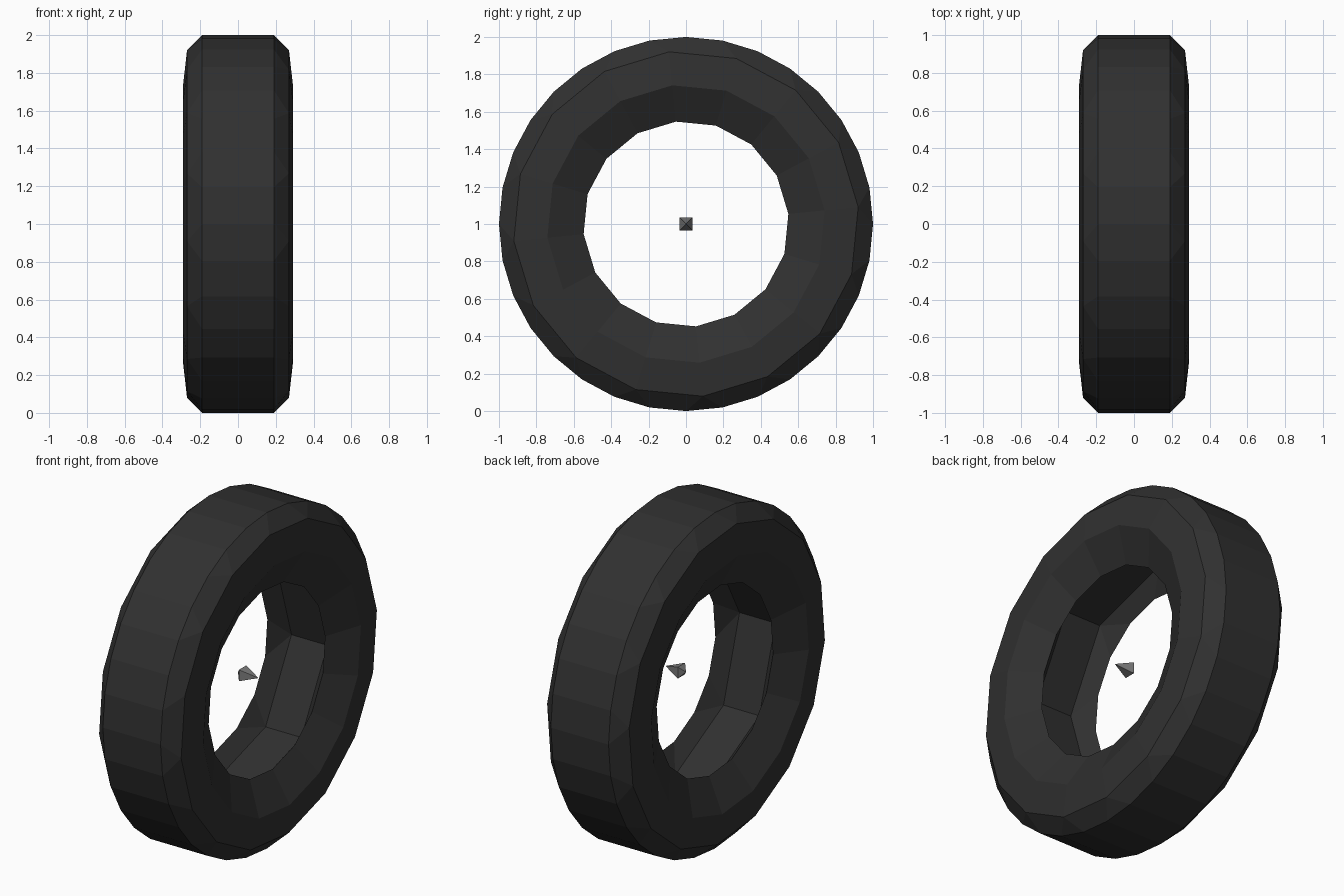
import bpy, bmesh, math

if "Cube" in bpy.data.objects:
    bpy.data.objects.remove(bpy.data.objects["Cube"])


def material(name, v):
    m = bpy.data.materials.new(name)
    m.diffuse_color = (v, v, v, 1)
    m.use_nodes = True
    m.node_tree.nodes["Principled BSDF"].inputs["Base Color"].default_value = m.diffuse_color
    return m


def make_object(name, bm, mat):
    bmesh.ops.recalc_face_normals(bm, faces=bm.faces)
    me = bpy.data.meshes.new(name)
    bm.to_mesh(me)
    bm.free()
    me.materials.append(mat)
    ob = bpy.data.objects.new(name, me)
    bpy.context.collection.objects.link(ob)
    ob.location.z = 1
    return ob


def ring(bm, x, r, n, start):
    out = []
    for i in range(n):
        a = math.radians(start + 360 * i / n)
        out.append(bm.verts.new((x, r * math.cos(a), r * math.sin(a))))
    return out


def bridge(bm, a, b):
    """Join two rings; ring a has as many sides as b, or twice as many."""
    n = len(b)
    for i in range(n):
        j = (i + 1) % n
        if len(a) == n:
            bm.faces.new((a[i], a[j], b[j], b[i]))
        else:
            k = (2 * i + 2) % len(a)
            bm.faces.new((a[2 * i], a[2 * i + 1], b[i]))
            bm.faces.new((a[2 * i + 1], a[k], b[j], b[i]))


rubber = material("black rubber", 0.03)
grey = material("grey metal", 0.2)

# Tyre: half cross-section (x, radius, sides, start angle), built on both sides
profile = [
    (0.19, 1.00, 32, -22.5),      # tread edge
    (0.27, 0.925, 16, -16.875),   # shoulder
    (0.29, 0.745, 16, -16.875),   # sidewall
    (0.19, 0.55, 16, -16.875),    # bead lip
    (0.118, 0.675, 8, -5.625),    # hollow floor
]
bm = bmesh.new()
sides = []
for s in (1, -1):
    rings = [ring(bm, s * x, r, n, a) for x, r, n, a in profile]
    for a, b in zip(rings, rings[1:]):
        bridge(bm, a, b)
    sides.append(rings)
bridge(bm, sides[0][0], sides[1][0])      # tread
bridge(bm, sides[0][-1], sides[1][-1])    # hollow floor
make_object("tyre", bm, rubber)

# Axle pointer: long four-sided spike with a shallow back point
bm = bmesh.new()
sq = ring(bm, 0.03, 0.034 * math.sqrt(2), 4, 45)
for x in (0.0, 0.135):
    tip = bm.verts.new((x, 0, 0))
    for i in range(4):
        bm.faces.new((sq[i], sq[(i + 1) % 4], tip))
make_object("axle_pointer", bm, grey)
